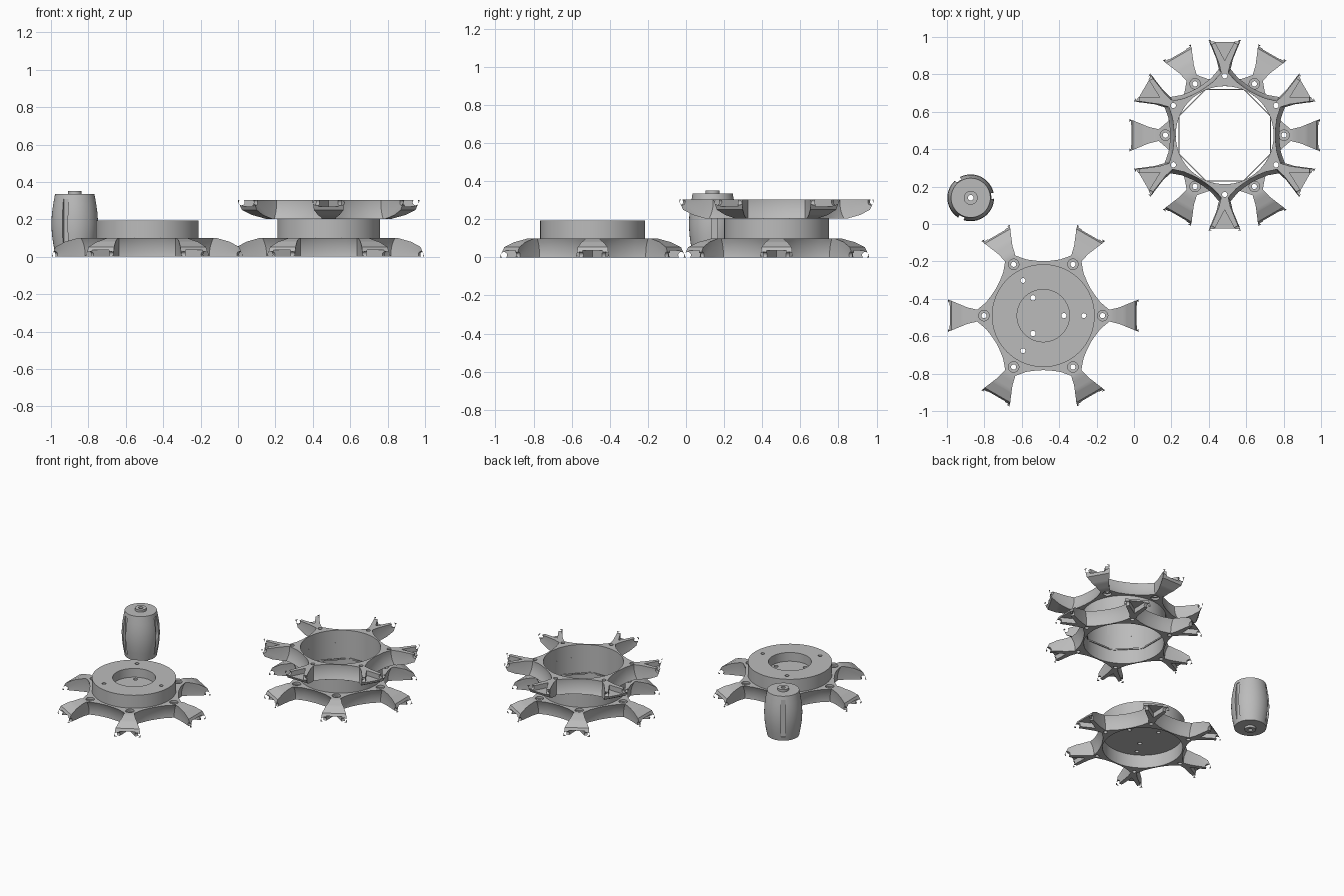
import bpy
import bmesh
from math import cos, sin, pi, radians
from mathutils import Matrix, Vector

if "Cube" in bpy.data.objects:
    bpy.data.objects.remove(bpy.data.objects["Cube"])

grey = bpy.data.materials.new("mid_grey")
grey.use_nodes = True
GREY = (0.5, 0.5, 0.5, 1)
grey.diffuse_color = GREY
grey.node_tree.nodes["Principled BSDF"].inputs["Base Color"].default_value = GREY

COS30 = cos(pi / 6)


def lathe(name, profile, sides=64, phase=0.0, loop=False):
    """Revolve (radius, z) points around z; loop closes the profile into a tube."""
    bm = bmesh.new()
    rings = []
    for k in range(sides):
        a = phase + 2 * pi * k / sides
        rings.append([bm.verts.new((r * cos(a), r * sin(a), z)) for r, z in profile])
    count = len(profile)
    for k in range(sides):
        here, there = rings[k], rings[(k + 1) % sides]
        for i in range(count if loop else count - 1):
            j = (i + 1) % count
            bm.faces.new((here[i], there[i], there[j], here[j]))
    bmesh.ops.remove_doubles(bm, verts=bm.verts, dist=1e-5)
    bmesh.ops.recalc_face_normals(bm, faces=bm.faces)
    mesh = bpy.data.meshes.new(name)
    bm.to_mesh(mesh)
    bm.free()
    mesh.materials.append(grey)
    ob = bpy.data.objects.new(name, mesh)
    bpy.context.collection.objects.link(ob)
    return ob


def rod(radius, low, high, sides=24, phase=0.0):
    return lathe("cutter", [(0, low), (radius, low), (radius, high), (0, high)], sides, phase)


def cut(ob, cutter, angles=(0,), place=Matrix()):
    """Subtract the cutter from the object at each angle around z."""
    cutter.hide_render = True
    for a in angles:
        cutter.matrix_world = Matrix.Rotation(a, 4, 'Z') @ place
        mod = ob.modifiers.new("cut", 'BOOLEAN')
        mod.operation, mod.solver, mod.object = 'DIFFERENCE', 'EXACT', cutter
        bpy.context.view_layer.update()
        graph = bpy.context.evaluated_depsgraph_get()
        mesh = bpy.data.meshes.new_from_object(ob.evaluated_get(graph))
        ob.modifiers.clear()
        ob.data = mesh
    bpy.data.objects.remove(cutter)


def finish(ob, place, angle=30):
    ob.matrix_world = place
    bpy.ops.object.select_all(action='DESELECT')
    ob.select_set(True)
    bpy.context.view_layer.objects.active = ob
    bpy.ops.object.shade_smooth_by_angle(angle=radians(angle))


def move(x, y, z):
    return Matrix.Translation(Vector((x, y, z)))


SIXTHS = [k * pi / 3 for k in range(6)]
THIRDS = [k * 2 * pi / 3 for k in range(3)]

# Six-armed plate: hexagonal frustum with roller clearances removed
outline = [(0, 0), (0.51, 0), (0.508, 0.014), (0.49, 0.053), (0.44, 0.08), (0.37, 0.1), (0, 0.1)]
plate = lathe("arm_plate", [(r / COS30, z) for r, z in outline], 6, pi / 6)

half = [(0.195, 0), (0.193, 0.04), (0.187, 0.09), (0.168, 0.15), (0.12, 0.165),
        (0.016, 0.18), (0.016, 0.215), (0, 0.215)]
barrel = lathe("cutter", [(r, -t) for r, t in reversed(half[1:])] + half, 48)
cut(plate, barrel, [a + pi / 6 for a in SIXTHS],
    move(0.465, 0, 0.012) @ Matrix.Rotation(pi / 2, 4, 'X'))

# Tip pockets leave two ears on every arm
cut(plate, rod(1, -0.1, 0.035, 3, pi), SIXTHS,
    move(0.487, 0, 0) @ Matrix.Diagonal((0.087, 0.081, 1, 1)))

# Bolt holes with counterbores, then the central bore
cut(plate, rod(0.014, -0.1, 0.2), SIXTHS, move(0.317, 0, 0))
cut(plate, rod(0.028, 0.085, 0.2), SIXTHS, move(0.317, 0, 0))
cut(plate, rod(0.262, -0.1, 0.2, 64))


def copy_plate(name, place):
    ob = bpy.data.objects.new(name, plate.data.copy())
    bpy.context.collection.objects.link(ob)
    finish(ob, place)


# Single wheel half with mounting hub
hub_place = move(-0.485, -0.49, 0)
copy_plate("hub_arm_plate", hub_place)
hub = lathe("hub_disc", [(0, 0.095), (0.275, 0.095), (0.275, 0.193), (0.14, 0.193),
                         (0.14, 0.13), (0, 0.13)])
cut(hub, rod(0.014, 0, 0.3), THIRDS, move(0.11, 0, 0))
cut(hub, rod(0.013, 0, 0.3), THIRDS, move(0.217, 0, 0))
finish(hub, hub_place)

# Double wheel: two staggered plates joined by a tube
wheel_place = move(0.485, 0.475, 0)
copy_plate("wheel_lower_plate", wheel_place)
copy_plate("wheel_upper_plate", wheel_place @ move(0, 0, 0.303)
           @ Matrix.Rotation(pi / 6, 4, 'Z') @ Matrix.Rotation(pi, 4, 'X'))
tube = lathe("wheel_tube", [(0.262, 0.09), (0.275, 0.09), (0.275, 0.213), (0.262, 0.213)], loop=True)
finish(tube, wheel_place)
lip = lathe("bore_lip", [(0.262, 0.095), (0.268, 0.095), (0.268, 0.105), (0.262, 0.105)],
            8, pi / 8, loop=True)
finish(lip, wheel_place)

# Barrel roller with end bosses, axle hole and three grooves
roller = lathe("roller", [(0, 0), (0.037, 0), (0.037, 0.016), (0.105, 0.016), (0.115, 0.07),
                          (0.122, 0.12), (0.125, 0.176), (0.122, 0.232), (0.115, 0.282),
                          (0.105, 0.336), (0.037, 0.336), (0.037, 0.352), (0, 0.352)])
cut(roller, rod(0.015, -0.1, 0.5))
cut(roller, rod(1, 0.045, 0.31, 4, pi / 4), [a + radians(5) for a in THIRDS],
    move(0.125, 0, 0) @ Matrix.Diagonal((0.028, 0.022, 1, 1)))
finish(roller, move(-0.873, 0.14, 0))

bpy.data.objects.remove(plate)
